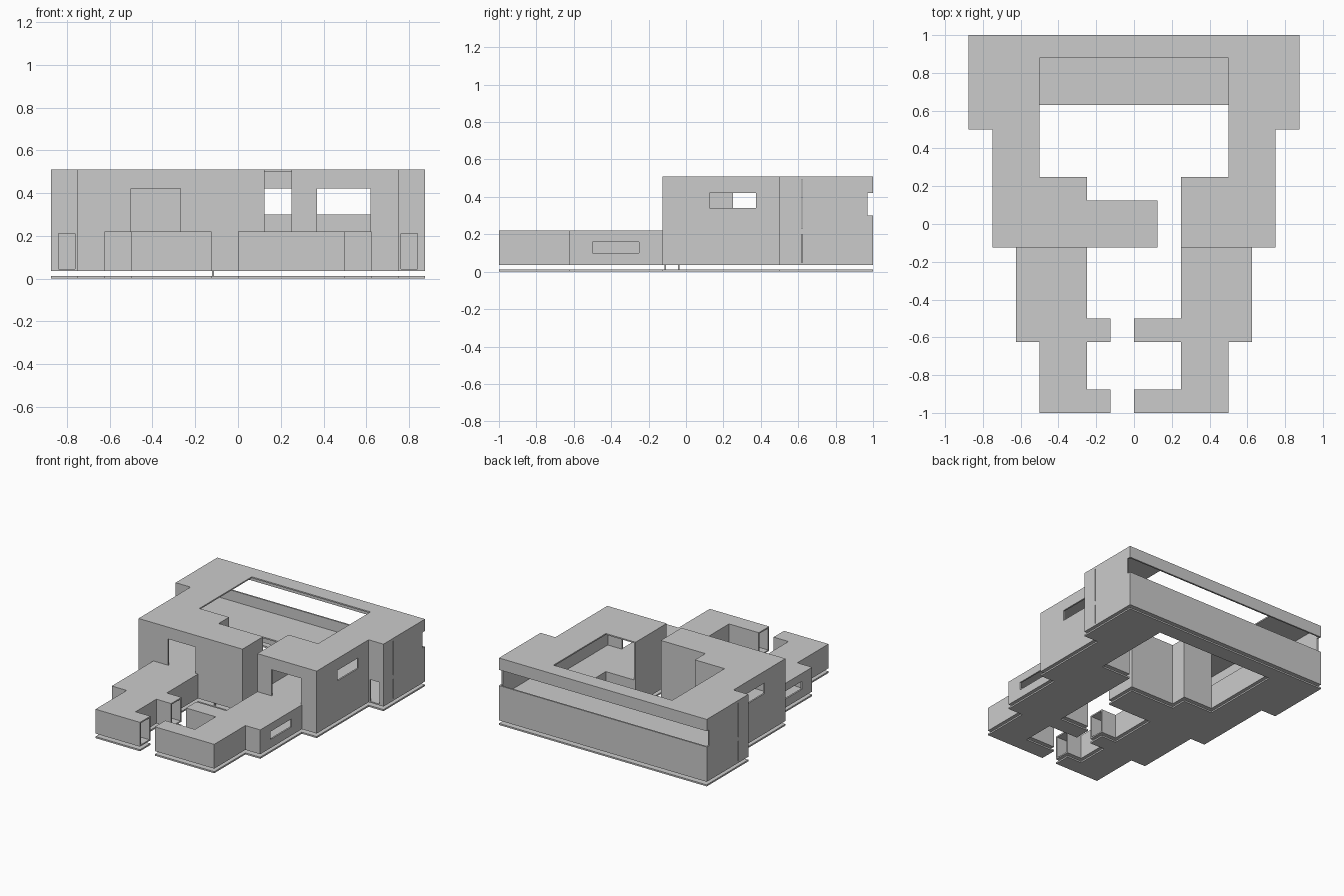
import bpy, bmesh

if "Cube" in bpy.data.objects:
    bpy.data.objects.remove(bpy.data.objects["Cube"])

FLOOR, CEIL, DECK, EAVES, TOP = 0.045, 0.21, 0.22, 0.50, 0.51
T = 0.012
E = 1e-4


def finish(name, bm):
    me = bpy.data.meshes.new(name)
    bm.to_mesh(me)
    bm.free()
    ob = bpy.data.objects.new(name, me)
    bpy.context.collection.objects.link(ob)
    return ob


def slab(name, outline, z0, z1):
    bm = bmesh.new()
    f = bm.faces.new([bm.verts.new((x, y, z0)) for x, y in outline])
    r = bmesh.ops.extrude_face_region(bm, geom=[f], use_keep_orig=True)
    vs = [v for v in r["geom"] if isinstance(v, bmesh.types.BMVert)]
    bmesh.ops.translate(bm, verts=vs, vec=(0, 0, z1 - z0))
    bmesh.ops.recalc_face_normals(bm, faces=bm.faces)
    return finish(name, bm)


def walls(name, outline, z0, z1, voids):
    """Thin walls along a counter-clockwise outline, left out inside the void boxes."""
    bm = bmesh.new()

    def cuts(lo, hi, values):
        return sorted({lo, hi} | {v for v in values if lo + E < v < hi - E})

    zs = cuts(z0, z1, [z for b in voids for z in b[4:]])
    for p, q in zip(outline, outline[1:] + outline[:1]):
        a = 0 if abs(p[0] - q[0]) > E else 1      # axis the wall runs along
        c = p[1 - a]
        hit = [b for b in voids
               if b[2 * (1 - a)] - E <= c <= b[2 * (1 - a) + 1] + E]
        us = cuts(min(p[a], q[a]), max(p[a], q[a]),
                  [u for b in hit for u in b[2 * a:2 * a + 2]])
        if p[a] > q[a]:
            us.reverse()
        for u0, u1 in zip(us, us[1:]):
            for w0, w1 in zip(zs, zs[1:]):
                um, wm = (u0 + u1) / 2, (w0 + w1) / 2
                if any(b[2 * a] < um < b[2 * a + 1] and b[4] < wm < b[5] for b in hit):
                    continue
                quad = [(u0, w0), (u1, w0), (u1, w1), (u0, w1)]
                bm.faces.new([bm.verts.new((u, c, w) if a == 0 else (c, u, w))
                              for u, w in quad])
    bmesh.ops.remove_doubles(bm, verts=bm.verts, dist=E)
    ob = finish(name, bm)
    m = ob.modifiers.new("thickness", "SOLIDIFY")
    m.thickness, m.offset, m.use_even_offset = T, -1, True
    return ob


def both(x0, x1, *rest):
    """A void box and its mirror image."""
    return [(x0, x1, *rest), (-x1, -x0, *rest)]


def tall_outline(yb):
    return [(-.875, 1), (-.875, .5), (-.75, .5), (-.75, -.125), (.125, -.125),
            (.125, .125), (-.25, .125), (-.25, .25), (-.5, .25), (-.5, yb),
            (.5, yb), (.5, .25), (.25, .25), (.25, -.125), (.75, -.125),
            (.75, .5), (.875, .5), (.875, 1)]


def low_outline(side, end):
    right = [(.25, -.125), (.25, -.5), (end, -.5), (end, -.625), (.25, -.625),
             (.25, -.875), (end, -.875), (end, -1), (.5, -1), (.5, -.625),
             (.625, -.625), (.625, -.125)]
    return right if side > 0 else [(-x, y) for x, y in reversed(right)]


# Tall block: ground plate, ground floor, upper floor, roof
tall = tall_outline(.88)
slab("main_ground_plate", tall, 0, .012)
slab("main_floor", tall, .035, FLOOR)
slab("main_upper_floor", tall_outline(.63), CEIL, DECK)
slab("main_roof", tall, EAVES, TOP)

# Ground floor: passages to low wings, side porch doors, side slits
ground_voids = (both(.262, .613, -.125, -.125, 0, 1)
                + both(.762, .84, .5, .5, 0, 1)
                + both(.875, .875, .617, .623, .05, .2))
walls("main_ground_walls", tall, FLOOR, CEIL, ground_voids)

# Upper floor: back ribbon window, terrace doors, side windows, open gallery
upper_voids = ([(-1, 1, .97, 1, .30, .42),
                (-.5, -.27, -.125, -.125, .2, .42),
                (.37, .62, -.125, -.125, .2, .42),
                (-.5, .5, .88, .88, 0, 1),
                (.25, .5, .25, .25, 0, 1)]
               + both(.75, .75, .125, .375, .34, .42)
               + both(.5, .5, .25, .88, 0, 1)
               + both(.875, .875, .617, .623, .23, .49))
walls("main_upper_walls", tall, DECK, EAVES, upper_voids)

# Low wings with open stub ends and a side window each
for label, side, end in (("left", -1, .125), ("right", 1, 0)):
    outline = low_outline(side, end)
    slab(label + "_wing_ground_plate", outline, 0, .012)
    slab(label + "_wing_floor", outline, .035, FLOOR)
    slab(label + "_wing_terrace_roof", outline, CEIL, DECK)
    voids = (both(.25, .625, -.125, -.125, 0, 1)
             + both(.625, .625, -.5, -.25, .10, .16)
             + both(end, end, -1, -.875, 0, 1)
             + both(end, end, -.625, -.5, 0, 1))
    walls(label + "_wing_walls", outline, FLOOR, CEIL, voids)

# Small posts carrying the floor above the ground plate
for i, y in enumerate((-.11, -.04)):
    slab(f"floor_post_{i + 1}", [(-.121, y - .004), (-.113, y - .004),
                                 (-.113, y + .004), (-.121, y + .004)], .012, .035)
